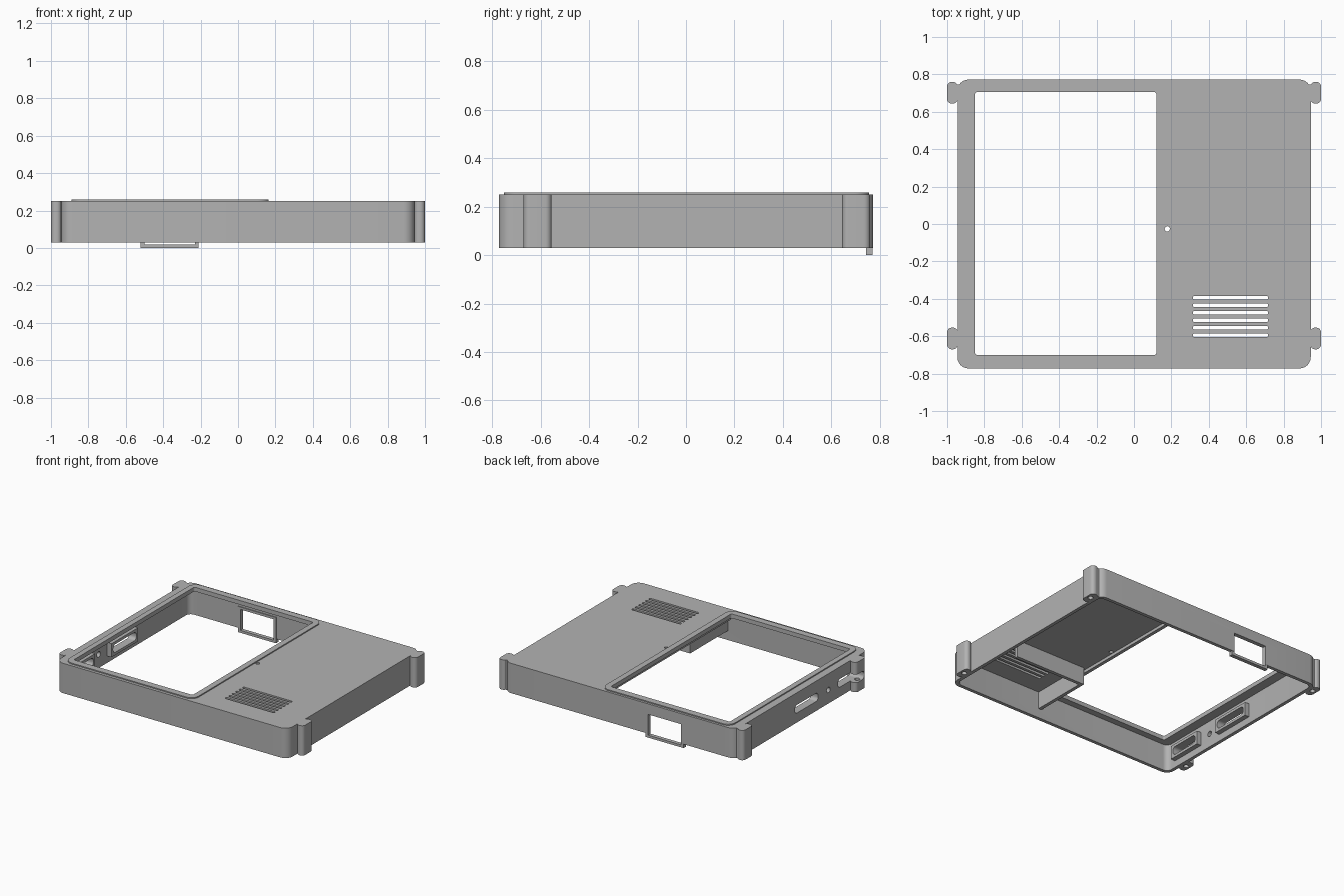
import bpy, bmesh, math
from mathutils import Matrix

old = bpy.data.objects.get("Cube")
if old:
    bpy.data.objects.remove(old, do_unlink=True)

grey = bpy.data.materials.new("case grey")
grey.use_nodes = True
grey.diffuse_color = (0.45, 0.45, 0.45, 1)
grey.node_tree.nodes["Principled BSDF"].inputs["Base Color"].default_value = (0.45, 0.45, 0.45, 1)


def rounded_block(name, x, y, z, radius=0, axis="Z", steps=8):
    """Box from (min, max) ranges; edges along the given axis are rounded."""
    spans = (x, y, z) if axis == "Z" else (y, z, x)
    (u0, u1), (v0, v1), (w0, w1) = spans
    bm = bmesh.new()
    ring = []
    corners = ((u1, v1, -1, -1), (u0, v1, 1, -1), (u0, v0, 1, 1), (u1, v0, -1, 1))
    for i, (u, v, su, sv) in enumerate(corners):
        for k in range(steps + 1 if radius else 1):
            a = (i + k / steps) * math.pi / 2
            du = su * radius + radius * math.cos(a)
            dv = sv * radius + radius * math.sin(a)
            ring.append(bm.verts.new((u + du, v + dv, w0)))
    face = bm.faces.new(ring)
    top = bmesh.ops.extrude_face_region(bm, geom=[face])["geom"]
    bmesh.ops.translate(bm, vec=(0, 0, w1 - w0),
                        verts=[g for g in top if isinstance(g, bmesh.types.BMVert)])
    if axis == "X":
        bm.transform(Matrix(((0, 0, 1, 0), (1, 0, 0, 0), (0, 1, 0, 0), (0, 0, 0, 1))))
    bmesh.ops.remove_doubles(bm, verts=bm.verts, dist=1e-5)
    bmesh.ops.recalc_face_normals(bm, faces=bm.faces)
    mesh = bpy.data.meshes.new(name)
    bm.to_mesh(mesh)
    bm.free()
    mesh.materials.append(grey)
    obj = bpy.data.objects.new(name, mesh)
    bpy.context.collection.objects.link(obj)
    return obj


def combine(target, tool, operation):
    """Apply a boolean and remove the tool."""
    bpy.context.view_layer.objects.active = target
    mod = target.modifiers.new("combine", "BOOLEAN")
    mod.operation = operation
    mod.solver = "EXACT"
    mod.object = tool
    bpy.ops.object.modifier_apply(modifier=mod.name)
    bpy.data.objects.remove(tool, do_unlink=True)


def add(*args, **kw):
    combine(case, rounded_block("part", *args, **kw), "UNION")


def cut(*args, **kw):
    combine(case, rounded_block("cutter", *args, **kw), "DIFFERENCE")


BOTTOM, TOP = 0.03, 0.25
W, D = 0.945, 0.772

# Hollow case shell with a raised bezel
case = rounded_block("case_shell", (-W, W), (-D, D), (BOTTOM, TOP), 0.06)
add((-0.89, 0.163), (-0.75, 0.755), (0.24, 0.258), 0.06)
cut((-W + 0.025, W - 0.025), (-D + 0.025, D - 0.025), (-0.1, 0.227), 0.04)

# Corner lugs with blind screw holes underneath
for side in (-1, 1):
    for y in (0.702, -0.612):
        xs = sorted((side * 0.943, side * 1.0))
        add(xs, (y - 0.058, y + 0.058), (BOTTOM, TOP), 0.026)
        xs = sorted((side * 0.928, side * 0.975))
        add(xs, (y - 0.045, y + 0.045), (BOTTOM, TOP))
        xs = sorted((side * 0.95, side * 0.986))
        cut(xs, (y - 0.018, y + 0.018), (0, 0.2), 0.0179)

# Rear port frame hanging below the rim
add((-0.52, -0.21), (0.742, 0.77), (0, 0.19))
cut((-0.50, -0.23), (0.6, 0.9), (0.018, 0.172))

# Connector brackets inside the side wall, then their slots and round hole
for y0, y1 in ((-0.19, 0.08), (-0.65, -0.42)):
    add((-0.93, -0.885), (y0 - 0.02, y1 + 0.02), (0.08, 0.18))
    cut((-1.1, -0.8), (y0, y1), (0.1, 0.16), 0.025, axis="X")
cut((-1.1, -0.8), (-0.33, -0.29), (0.11, 0.15), 0.0199, axis="X")

# Screen opening with a retaining rib on its inner side
add((0.135, 0.16), (-0.72, 0.725), (0.205, 0.235))
cut((-0.85, 0.12), (-0.70, 0.705), (0.1, 0.4), 0.012)

# Speaker compartment walls under the vents
add((0.18, 0.76), (-0.33, -0.305), (0.10, 0.235))
add((0.18, 0.205), (-0.76, -0.31), (0.10, 0.235))

# Speaker vents and indicator hole
for i in range(6):
    y = -0.395 - i * 0.04
    cut((0.315, 0.717), (y - 0.01, y + 0.01), (0.15, 0.4), 0.009, steps=3)
cut((0.164, 0.192), (-0.04, -0.012), (0.1, 0.4), 0.0139, steps=4)

bpy.ops.object.select_all(action="DESELECT")
case.select_set(True)
bpy.context.view_layer.objects.active = case
bpy.ops.object.shade_smooth_by_angle(angle=math.radians(30))
